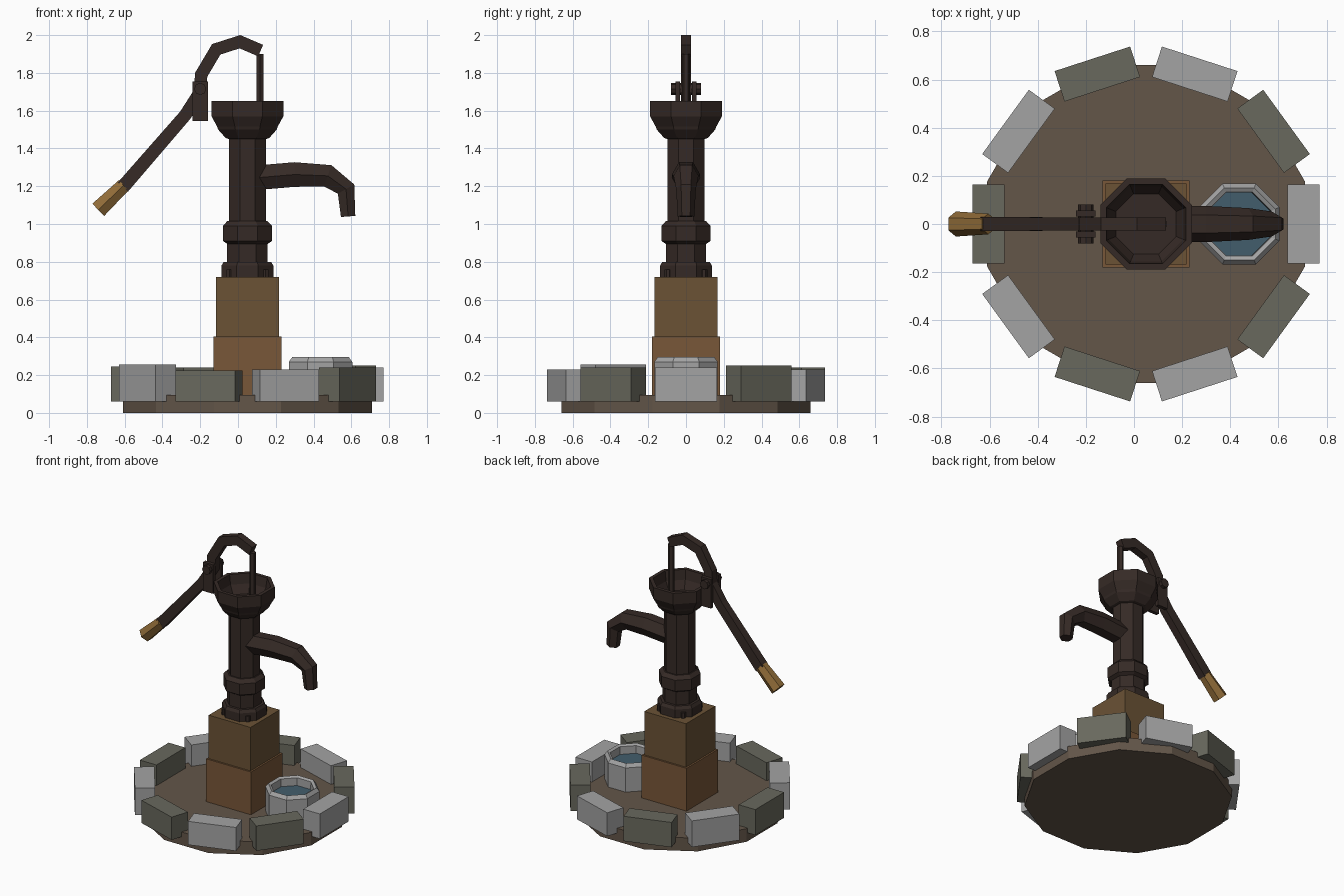
import bpy, bmesh, math
from mathutils import Vector, Matrix

if "Cube" in bpy.data.objects:
    bpy.data.objects.remove(bpy.data.objects["Cube"])

CX = 0.05  # axis of the pump and stone ring


def material(name, rgb):
    m = bpy.data.materials.new(name)
    m.diffuse_color = (*rgb, 1)
    m.use_nodes = True
    m.node_tree.nodes["Principled BSDF"].inputs["Base Color"].default_value = m.diffuse_color
    return m


IRON = material("dark_iron", (0.036, 0.023, 0.019))
WOOD = material("wood", (0.19, 0.095, 0.04))
WOOD_DARK = material("wood_dark", (0.145, 0.085, 0.036))
GRIP = material("grip_wood", (0.28, 0.15, 0.04))
EARTH = material("earth", (0.125, 0.092, 0.066))
STONE = material("light_stone", (0.37, 0.37, 0.37))
STONE_DARK = material("dark_stone", (0.14, 0.14, 0.11))
WATER = material("water", (0.055, 0.11, 0.15))


def finish(name, bm, mat):
    bmesh.ops.recalc_face_normals(bm, faces=bm.faces)
    me = bpy.data.meshes.new(name)
    bm.to_mesh(me)
    bm.free()
    me.materials.append(mat)
    ob = bpy.data.objects.new(name, me)
    bpy.context.collection.objects.link(ob)
    return ob


def skin(name, rings, mat):
    """Join a list of point rings with quads and cap both ends."""
    bm = bmesh.new()
    vs = [[bm.verts.new(p) for p in r] for r in rings]
    n = len(vs[0])
    for a, b in zip(vs, vs[1:]):
        for i in range(n):
            j = (i + 1) % n
            bm.faces.new((a[i], a[j], b[j], b[i]))
    bm.faces.new(vs[0][::-1])
    bm.faces.new(vs[-1])
    return finish(name, bm, mat)


def lathe(name, profile, sides, cx, mat):
    """Turn (flat-to-centre radius, z) pairs with flat sides facing the axes."""
    k = 1 / math.cos(math.pi / sides)
    angles = [math.tau * (i + 0.5) / sides for i in range(sides)]
    return skin(name, [[(cx + r * k * math.cos(a), r * k * math.sin(a), z) for a in angles]
                       for r, z in profile], mat)


def sweep(name, path, section, sizes, mat):
    """Sweep a (y, in-plane) section along an XZ path with mitred corners."""
    pts = [Vector((x, 0, z)) for x, z in path]
    rings = []
    for i, p in enumerate(pts):
        d0 = (p - pts[i - 1]).normalized() if i else (pts[1] - p).normalized()
        d1 = (pts[i + 1] - p).normalized() if i < len(pts) - 1 else d0
        t = (d0 + d1).normalized()
        n = Vector((-t.z, 0, t.x)) / t.dot(d0)
        rings.append([p + Vector((0, y * sizes[i], 0)) + n * (w * sizes[i]) for y, w in section])
    return skin(name, rings, mat)


def box(name, size, loc, mat, rot=0):
    bm = bmesh.new()
    bmesh.ops.create_cube(bm, size=1, matrix=Matrix.Diagonal((*size, 1)))
    ob = finish(name, bm, mat)
    ob.location = loc
    ob.rotation_euler.z = rot
    return ob


def rod(name, r, length, sides, loc, mat, rot_x=0):
    bm = bmesh.new()
    bmesh.ops.create_cone(bm, cap_ends=True, segments=sides, radius1=r, radius2=r, depth=length)
    ob = finish(name, bm, mat)
    ob.location = loc
    ob.rotation_euler.x = rot_x
    return ob


HEX = [(math.cos(i * math.pi / 3), math.sin(i * math.pi / 3)) for i in range(6)]

# Ground disc and ring of stones
lathe("ground_disc", [(0.66, 0), (0.66, 0.095)], 12, CX, EARTH)
tops = [0.24, 0.25, 0.23, 0.24, 0.25, 0.245, 0.255, 0.225, 0.23, 0.24]
for i, top in enumerate(tops):
    a = math.tau * i / 10
    box(f"ring_stone_{i + 1}", (0.133, 0.33, top - 0.06),
        (CX + 0.655 * math.cos(a), 0.655 * math.sin(a), (top + 0.06) / 2),
        STONE_DARK if i % 2 else STONE, a)

# Wooden plinth
box("plinth_lower", (0.36, 0.36, 0.32), (CX, 0, 0.245), WOOD)
box("plinth_upper", (0.335, 0.335, 0.32), (CX, 0, 0.56), WOOD_DARK)

# Iron body with open bowl on top
lathe("pump_body", [(0.137, 0.72), (0.137, 0.78), (0.125, 0.80), (0.107, 0.80),
                    (0.107, 0.895), (0.13, 0.91), (0.13, 0.99), (0.107, 1.015),
                    (0.098, 1.015), (0.098, 1.45), (0.115, 1.455), (0.155, 1.50),
                    (0.16, 1.515), (0.19, 1.57), (0.19, 1.65), (0.165, 1.65),
                    (0.155, 1.58), (0.125, 1.52)], 8, CX, IRON)

# Flange bolts
for i in range(4):
    a = math.pi / 4 + i * math.pi / 2
    rod(f"flange_bolt_{i + 1}", 0.018, 0.04, 6,
        (CX + 0.135 * math.cos(a), 0.135 * math.sin(a), 0.74), IRON)

# Spout
sweep("spout", [(0.10, 1.245), (0.30, 1.262), (0.475, 1.255), (0.572, 1.185), (0.583, 1.04)],
      HEX, [0.075, 0.075, 0.066, 0.052, 0.044], IRON)

# Pump rod, lever and grip
rod("pump_rod", 0.022, 0.39, 6, (0.117, 0, 1.705), IRON)
bar = [(-0.027, -0.033), (0.027, -0.033), (0.027, 0.033), (-0.027, 0.033)]
lever = [(-0.61, 1.195), (-0.28, 1.575), (-0.20, 1.70), (-0.195, 1.79),
         (-0.115, 1.925), (0.01, 1.965), (0.12, 1.918)]
sweep("lever", lever, bar, [1.1, 1, 1, 1, 1, 1, 1], IRON)
sweep("lever_grip", [(-0.74, 1.075), (-0.605, 1.205)], HEX, [0.052, 0.043], GRIP)

# Lever bracket: paired plates and pivot pin
for side, word in ((-1, "front"), (1, "back")):
    box(f"bracket_plate_{word}", (0.08, 0.025, 0.21), (-0.2, side * 0.0435, 1.65), IRON)
rod("pivot_pin", 0.032, 0.16, 8, (-0.2, 0, 1.715), IRON, math.pi / 2)

# Stone basin and water
lathe("basin", [(0.168, 0.08), (0.168, 0.27), (0.15, 0.295), (0.132, 0.285), (0.128, 0.12)],
      8, 0.437, STONE)
lathe("basin_water", [(0.13, 0.21), (0.13, 0.23)], 8, 0.437, WATER)
